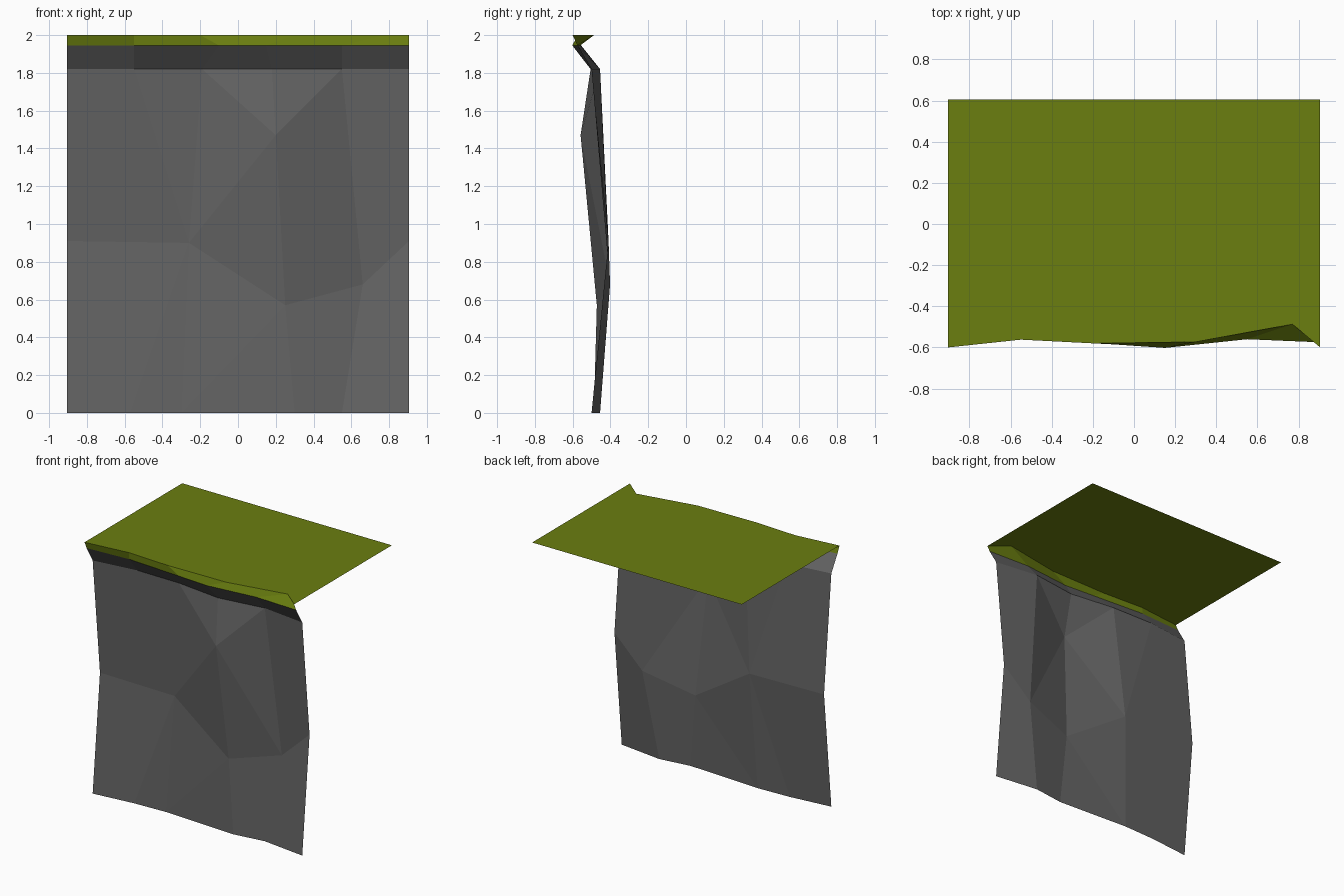
import bpy

if "Cube" in bpy.data.objects:
    bpy.data.objects.remove(bpy.data.objects["Cube"])


def material(name, colour):
    m = bpy.data.materials.new(name)
    m.diffuse_color = (*colour, 1)
    m.use_nodes = True
    m.node_tree.nodes["Principled BSDF"].inputs["Base Color"].default_value = m.diffuse_color
    return m


def build(name, points, faces, mat):
    """Faces are listed by point key, counter-clockwise from outside."""
    keys = list(points)
    mesh = bpy.data.meshes.new(name)
    mesh.from_pydata([points[k] for k in keys], [],
                     [[keys.index(k) for k in f.split()] for f in faces])
    mesh.materials.append(mat)
    obj = bpy.data.objects.new(name, mesh)
    bpy.context.collection.objects.link(obj)
    return obj


def row(prefix, z, xy):
    return {f"{prefix}{i}": (x, y, z) for i, (x, y) in enumerate(xy)}


rock = material("grey rock", (0.125, 0.125, 0.125))
green = material("grass green", (0.145, 0.21, 0.005))
W = 0.905

# Edge lines of the cliff, from the ground up
base = row("B", 0, [(-W, -.5), (-.57, -.465), (-.3, -.455), (.3, -.488), (.55, -.455), (W, -.5)])
neck = row("T", 1.82, [(-W, -.5), (-.55, -.455), (-.19, -.46), (.18, -.505), (.55, -.455), (W, -.5)])
lip = row("L", 1.945, [(-W, -.575), (-.55, -.555), (-.1, -.585), (.15, -.602), (.55, -.56), (W, -.575)])
rim = row("G", 2, [(-W, -.6), (-.55, -.562), (-.2, -.58), (.3, -.573), (.77, -.487), (W, -.6)])

# Chipped rock face: corner points in the middle of the wall
chips = {"ML": (-W, -.41, .91), "a": (-.26, -.41, .9), "b": (.25, -.472, .57),
         "c": (.66, -.402, .68), "d": (.2, -.558, 1.47), "MR": (W, -.41, .91)}
wall_faces = ["B0 B1 a ML", "B1 B2 a", "B2 B3 b", "B2 b a", "B3 B4 c b", "B4 B5 MR c",
              "ML a T1 T0", "a T2 T1", "a d T2", "d T3 T2", "a b d", "b c d",
              "d c T4", "d T4 T3", "c MR T5 T4"]
# Overhanging rock lip
wall_faces += [f"T{i} T{i+1} L{i+1} L{i}" for i in range(5)]
build("rock_wall", {**base, **chips, **neck, **lip}, wall_faces, rock)

# Grass sheet with its front fringe
back = {"BR": (W, .605, 2), "BL": (-W, .605, 2)}
grass_faces = [f"L{i} L{i+1} G{i+1} G{i}" for i in range(5)]
grass_faces.append("G0 G1 G2 G3 G4 G5 BR BL")
build("grass_top", {**lip, **rim, **back}, grass_faces, green)
